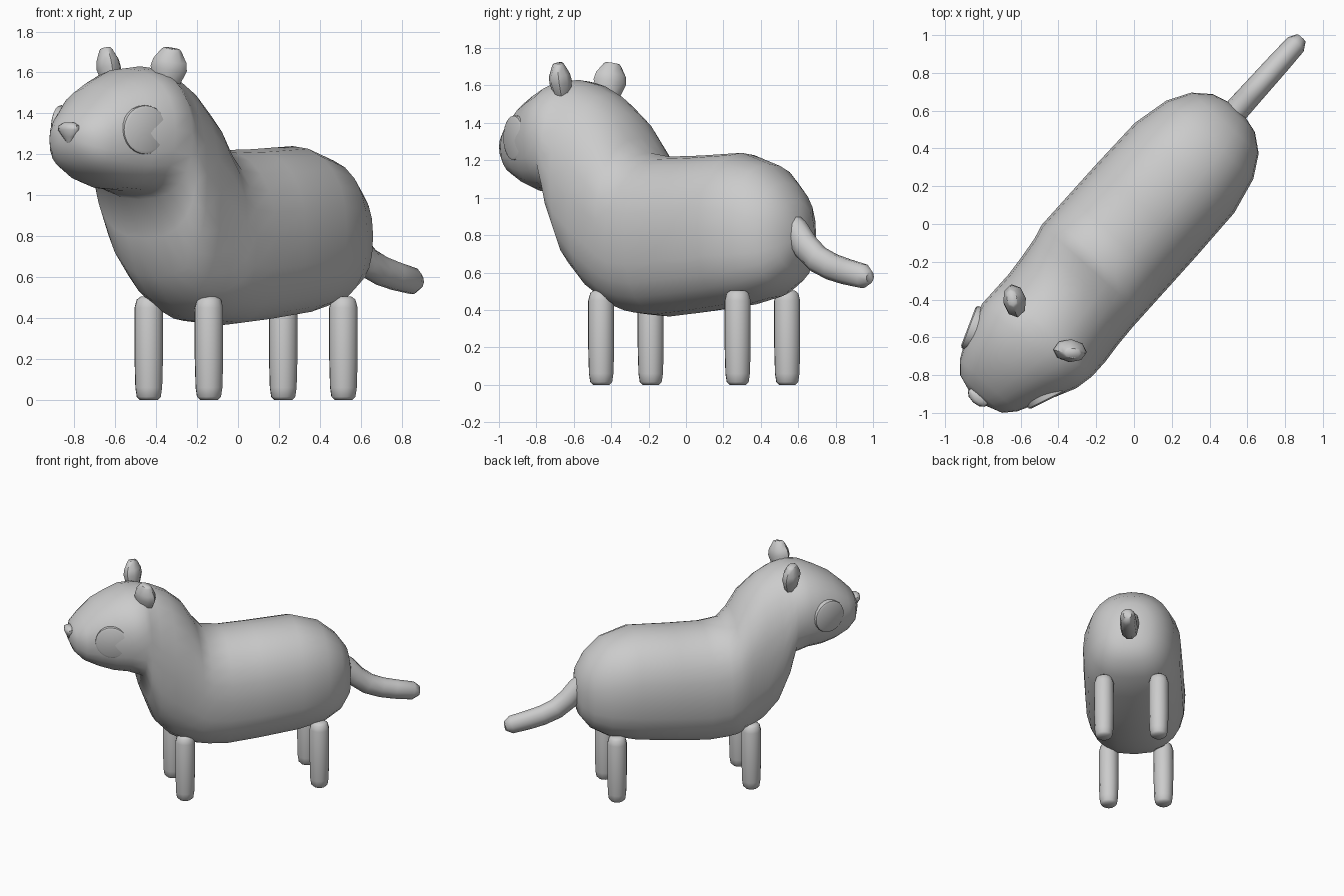
import bpy
import bmesh
from math import cos, sin, pi, radians, copysign
from mathutils import Matrix, Vector

cube = bpy.data.objects.get("Cube")
if cube:
    bpy.data.objects.remove(cube, do_unlink=True)

# One plain grey for the whole animal
grey = bpy.data.materials.new("plain grey")
grey.use_nodes = True
GREY = (0.6, 0.6, 0.6, 1)
grey.diffuse_color = GREY
grey.node_tree.nodes["Principled BSDF"].inputs["Base Color"].default_value = GREY

# Parts are modelled nose towards -x, then turned to the standing heading
HEADING = Matrix.Rotation(radians(48), 4, "Z")


def finish(name, bm, place=Matrix(), angle=50):
    bmesh.ops.transform(bm, matrix=HEADING @ place, verts=bm.verts)
    bmesh.ops.recalc_face_normals(bm, faces=bm.faces)
    mesh = bpy.data.meshes.new(name)
    bm.to_mesh(mesh)
    bm.free()
    mesh.materials.append(grey)
    obj = bpy.data.objects.new(name, mesh)
    bpy.context.collection.objects.link(obj)
    bpy.ops.object.select_all(action="DESELECT")
    obj.select_set(True)
    bpy.context.view_layer.objects.active = obj
    bpy.ops.object.shade_smooth_by_angle(angle=radians(angle))


def loft(rings):
    """Skin a list of equal-length point rings and cap both ends."""
    bm = bmesh.new()
    loops = [[bm.verts.new(p) for p in ring] for ring in rings]
    n = len(loops[0])
    for a, b in zip(loops, loops[1:]):
        for i in range(n):
            j = (i + 1) % n
            bm.faces.new((a[i], a[j], b[j], b[i]))
    bm.faces.new(loops[0])
    bm.faces.new(loops[-1])
    return bm


def lathe(profile, sides, sx=1, sy=1):
    """Stack of elliptical rings from (radius, height) pairs."""
    return loft([[(r * sx * cos(2 * pi * i / sides), r * sy * sin(2 * pi * i / sides), z)
                  for i in range(sides)] for r, z in profile])


def rounded(v, power):
    return copysign(abs(v) ** power, v)


def body_ring(s, low, high, w, shift):
    """Cross-section with a squarer belly than back."""
    mid, half = (low + high) / 2, (high - low) / 2
    ring = []
    for i in range(24):
        a = 2 * pi * i / 24
        power = .78 if sin(a) < 0 else .92
        ring.append((s, shift + w * rounded(cos(a), power), mid + half * rounded(sin(a), power)))
    return ring


# Body, neck and head: (along, bottom, top, half width, sideways shift)
stations = [
    (.82, .76, .84, .04, 0), (.79, .62, .98, .15, 0), (.72, .53, 1.08, .24, 0),
    (.6, .465, 1.18, .31, 0), (.4, .42, 1.24, .355, 0), (.1, .385, 1.225, .36, 0),
    (-.12, .365, 1.22, .36, 0), (-.26, .375, 1.24, .36, 0), (-.33, .385, 1.32, .36, 0),
    (-.41, .41, 1.45, .35, -.01), (-.53, .48, 1.555, .345, -.02), (-.64, .6, 1.61, .345, -.03),
    (-.71, .79, 1.625, .345, -.03), (-.75, .98, 1.63, .345, -.03), (-.85, 1.02, 1.62, .335, -.02),
    (-.95, 1.03, 1.58, .297, -.01), (-1.05, 1.06, 1.53, .255, 0), (-1.15, 1.11, 1.44, .205, 0),
    (-1.21, 1.17, 1.38, .15, 0), (-1.24, 1.24, 1.32, .06, 0)]
finish("body_and_head", loft([body_ring(*station) for station in stations]), angle=80)

# Tail: tapered tube along a drooping path
path = [(.7, .9), (.79, .82), (.86, .74), (.95, .67), (1.05, .63), (1.15, .605), (1.28, .58), (1.325, .575)]
radii = [.065, .078, .077, .075, .073, .071, .066, .035]
tube = []
for k, ((x, z), r) in enumerate(zip(path, radii)):
    before, after = path[max(k - 1, 0)], path[min(k + 1, len(path) - 1)]
    along = Vector((after[0] - before[0], 0, after[1] - before[1])).normalized()
    across = Vector((0, 1, 0))
    up = along.cross(across)
    tube.append([Vector((x, 0, z)) + r * (cos(a) * across * .85 + sin(a) * up)
                 for a in (2 * pi * i / 10 for i in range(10))])
finish("tail", loft(tube), angle=60)

# Nose: rounded inverted wedge
nose = lathe([(.01, -.05), (.035, -.02), (.062, .015), (.058, .035), (.03, .05)], 10, .6, 1.05)
finish("nose", nose, Matrix.Translation((-1.235, 0, 1.305)))

for side, label in ((-1, "left"), (1, "right")):
    # Legs
    for along, end in ((-.432, "front"), (.55, "back")):
        leg = lathe([(.045, 0), (.06, .015), (.067, .06), (.071, .2), (.071, .45),
                     (.06, .49), (.04, .505)], 12)
        finish(f"{end}_{label}_leg", leg, Matrix.Translation((along, side * .198, 0)))

    # Ears: flattened buds leaning outwards
    ear = lathe([(.02, -.13), (.06, -.08), (.09, .01), (.082, .05), (.05, .1), (.04, .11)], 8, 1, .68)
    place = (Matrix.Translation((-.725, side * .195, 1.61))
             @ Matrix.Rotation(-side * radians(12), 4, "X")
             @ Matrix.Rotation(side * radians(53), 4, "Z"))
    finish(f"{label}_ear", ear, place)

    # Eyes: shallow discs with a softened rim
    eye = lathe([(.115, -.06), (.12, 0), (.118, .008), (.105, .015)], 24)
    outward = Vector((-.36, side * .93, 0))
    place = (Matrix.Translation((-.985, side * .275, 1.32))
             @ outward.to_track_quat("Z", "Y").to_matrix().to_4x4())
    finish(f"{label}_eye", eye, place, 30)
